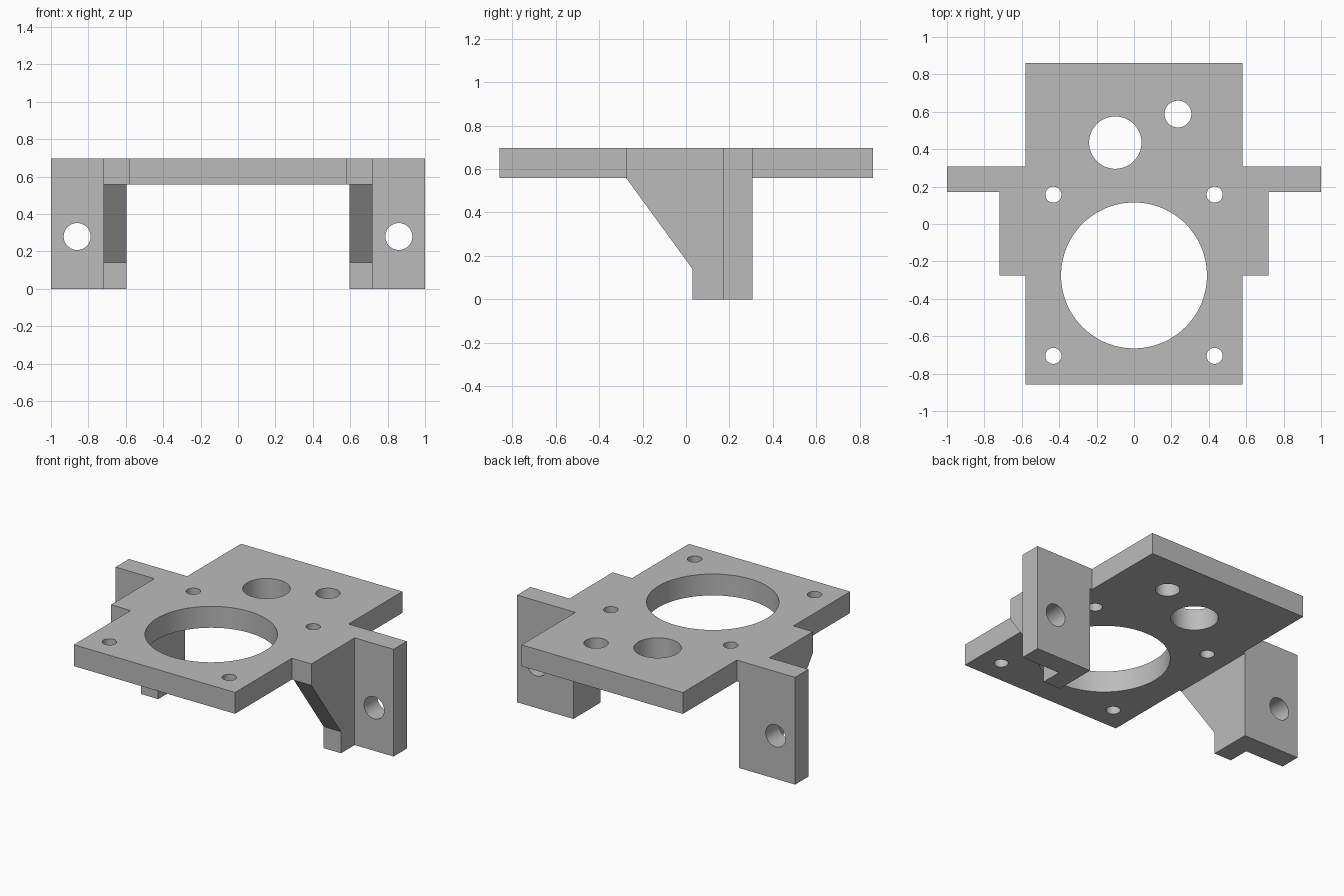
import bpy
import bmesh
import math
from mathutils import Matrix, Vector

if "Cube" in bpy.data.objects:
    bpy.data.objects.remove(bpy.data.objects["Cube"], do_unlink=True)

grey = bpy.data.materials.new("plain grey")
grey.use_nodes = True
grey.diffuse_color = (0.5, 0.5, 0.5, 1)
grey.node_tree.nodes["Principled BSDF"].inputs["Base Color"].default_value = (0.5, 0.5, 0.5, 1)

TOP, UNDER = 0.697, 0.558          # plate top and underside
BACK, FLANGE_FRONT = 0.307, 0.17   # flange depth
INNER, OUTER = 0.595, 0.72         # gusset width


def make_object(name, bm):
    bmesh.ops.recalc_face_normals(bm, faces=bm.faces)
    mesh = bpy.data.meshes.new(name)
    bm.to_mesh(mesh)
    bm.free()
    mesh.materials.append(grey)
    obj = bpy.data.objects.new(name, mesh)
    bpy.context.collection.objects.link(obj)
    return obj


def prism(name, points, direction):
    """Extrude a flat outline along a vector."""
    bm = bmesh.new()
    face = bm.faces.new([bm.verts.new(p) for p in points])
    ext = bmesh.ops.extrude_face_region(bm, geom=[face], use_keep_orig=True)
    verts = [v for v in ext["geom"] if isinstance(v, bmesh.types.BMVert)]
    bmesh.ops.translate(bm, verts=verts, vec=Vector(direction))
    return make_object(name, bm)


def cutter(name, centre, radius, along_y=False):
    bm = bmesh.new()
    turn = Matrix.Rotation(math.pi / 2, 4, "X") if along_y else Matrix()
    bmesh.ops.create_cone(bm, cap_ends=True, segments=96 if radius > 0.1 else 48,
                          radius1=radius, radius2=radius, depth=0.4,
                          matrix=Matrix.Translation(centre) @ turn)
    obj = make_object(name, bm)
    obj.hide_render = True
    return obj


def combine(target, tool, operation):
    """Apply a boolean and discard the tool."""
    mod = target.modifiers.new(operation.lower(), "BOOLEAN")
    mod.operation, mod.solver, mod.object = operation, "EXACT", tool
    bpy.context.view_layer.update()
    depsgraph = bpy.context.evaluated_depsgraph_get()
    mesh = bpy.data.meshes.new_from_object(target.evaluated_get(depsgraph))
    target.modifiers.clear()
    target.data = mesh
    bpy.data.objects.remove(tool, do_unlink=True)


# Plate with side wings, mirrored from one half outline
half = [(0.58, -0.858), (0.58, -0.275), (OUTER, -0.275), (OUTER, FLANGE_FRONT),
        (1, FLANGE_FRONT), (1, BACK), (0.58, BACK), (0.58, 0.86)]
outline = half + [(-x, y) for x, y in reversed(half)]
bracket = prism("mounting_bracket", [(x, y, UNDER) for x, y in outline],
                (0, 0, TOP - UNDER))

# Sloped gussets and upright flanges, one of each per side
slope = [(-0.275, UNDER), (0.03, 0.14), (0.03, 0), (BACK, 0), (BACK, 0.62),
         (-0.275, 0.62)]
for side in (-1, 1):
    gusset = prism("gusset", [(side * INNER, y, z) for y, z in slope],
                   (side * (OUTER - INNER), 0, 0))
    combine(bracket, gusset, "UNION")
    corners = [(INNER, 0), (1, 0), (1, 0.62), (INNER, 0.62)]
    flange = prism("flange", [(side * x, FLANGE_FRONT, z) for x, z in corners],
                   (0, BACK - FLANGE_FRONT, 0))
    combine(bracket, flange, "UNION")

# Holes through the plate: main bore, two offset holes, four screw holes
holes = [(0, -0.275, 0.39), (-0.1, 0.435, 0.14), (0.235, 0.588, 0.072)]
holes += [(s * 0.431, y, 0.043) for s in (-1, 1) for y in (0.157, -0.705)]
for x, y, r in holes:
    combine(bracket, cutter("hole_cutter", (x, y, 0.63), r), "DIFFERENCE")

# Holes through the flanges
for side in (-1, 1):
    combine(bracket, cutter("hole_cutter", (side * 0.86, 0.24, 0.28), 0.072, True),
            "DIFFERENCE")

bpy.ops.object.select_all(action="DESELECT")
bracket.select_set(True)
bpy.context.view_layer.objects.active = bracket
bpy.ops.object.shade_smooth_by_angle(angle=math.radians(30))
